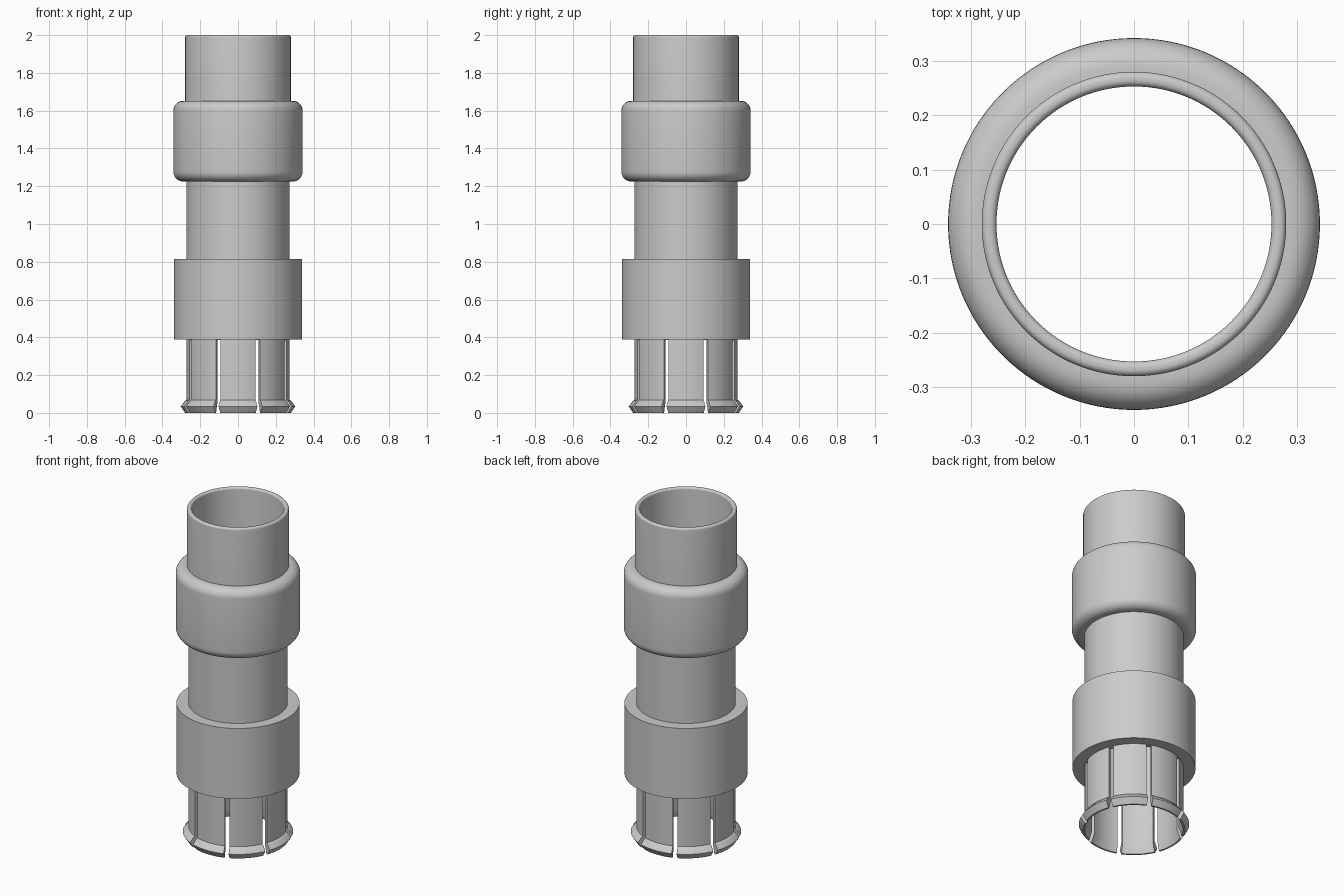
import bpy, bmesh, math

cube = bpy.data.objects.get("Cube")
if cube:
    bpy.data.objects.remove(cube, do_unlink=True)

grey = bpy.data.materials.new("satin grey")
grey.use_nodes = True
colour = (0.6, 0.6, 0.6, 1)
grey.diffuse_color = colour
grey.node_tree.nodes["Principled BSDF"].inputs["Base Color"].default_value = colour

BORE = 0.253      # inner radius of the whole sleeve
TUBE = 0.273      # outer radius of the plain tube
FINGERS = 8
SLOT = 0.028      # width of the slots between fingers


def arc(r, z, radius, start, end, steps=8):
    """Rounded corner in a (radius, height) profile, angles in degrees."""
    turns = [math.radians(start + (end - start) * i / steps) for i in range(steps + 1)]
    return [(r + radius * math.cos(t), z + radius * math.sin(t)) for t in turns]


def finish(bm, name):
    bmesh.ops.recalc_face_normals(bm, faces=bm.faces)
    mesh = bpy.data.meshes.new(name)
    bm.to_mesh(mesh)
    bm.free()
    mesh.materials.append(grey)
    obj = bpy.data.objects.new(name, mesh)
    bpy.context.collection.objects.link(obj)
    bpy.ops.object.select_all(action="DESELECT")
    obj.select_set(True)
    bpy.context.view_layer.objects.active = obj
    bpy.ops.object.shade_smooth_by_angle(angle=math.radians(30))


def sweep(bm, profile, angle_at, steps, closed):
    """Revolve a closed profile; angle_at(radius, fraction) gives the angle."""
    rings = []
    for i in range(steps if closed else steps + 1):
        ring = []
        for r, z in profile:
            a = angle_at(r, i / steps)
            ring.append(bm.verts.new((r * math.cos(a), r * math.sin(a), z)))
        rings.append(ring)
    n = len(profile)
    for i in range(steps):
        a, b = rings[i], rings[(i + 1) % len(rings)]
        for j in range(n):
            k = (j + 1) % n
            bm.faces.new((a[j], a[k], b[k], b[j]))
    if not closed:
        bm.faces.new(rings[0])
        bm.faces.new(rings[-1])


def lathe(name, profile):
    bm = bmesh.new()
    sweep(bm, profile, lambda r, t: t * math.tau, 128, True)
    finish(bm, name)


# Main tube, slightly wider above the bulge, with a rounded top lip
lip = 0.012
lathe("main_tube",
      [(BORE, 0.385), (TUBE, 0.385), (TUBE, 1.4), (0.28, 1.4)]
      + arc(0.28 - lip, 2 - lip, lip, 0, 90)
      + arc(BORE + lip, 2 - lip, lip, 90, 180))

# Rounded bulge
fillet = 0.052
lathe("rounded_bulge",
      [(0.265, 1.225)]
      + arc(0.342 - fillet, 1.225 + fillet, fillet, -90, 0)
      + arc(0.342 - fillet, 1.652 - fillet, fillet, 0, 90)
      + [(0.265, 1.652)])

# Square-edged collar
lathe("square_collar", [(0.262, 0.388), (0.338, 0.388), (0.338, 0.815), (0.262, 0.815)])

# Spring fingers with barbed tips, separated by parallel-sided slots
finger = [(BORE, 0.4), (BORE, 0.05), (0.27, 0), (0.28, 0), (0.303, 0.035),
          (0.28, 0.065), (TUBE, 0.068), (TUBE, 0.4)]
bm = bmesh.new()
for f in range(FINGERS):
    middle = f * math.tau / FINGERS

    def angle_at(r, t):
        half = math.pi / FINGERS - math.asin(SLOT / 2 / r)
        return middle + (2 * t - 1) * half

    sweep(bm, finger, angle_at, 14, False)
finish(bm, "spring_fingers")
